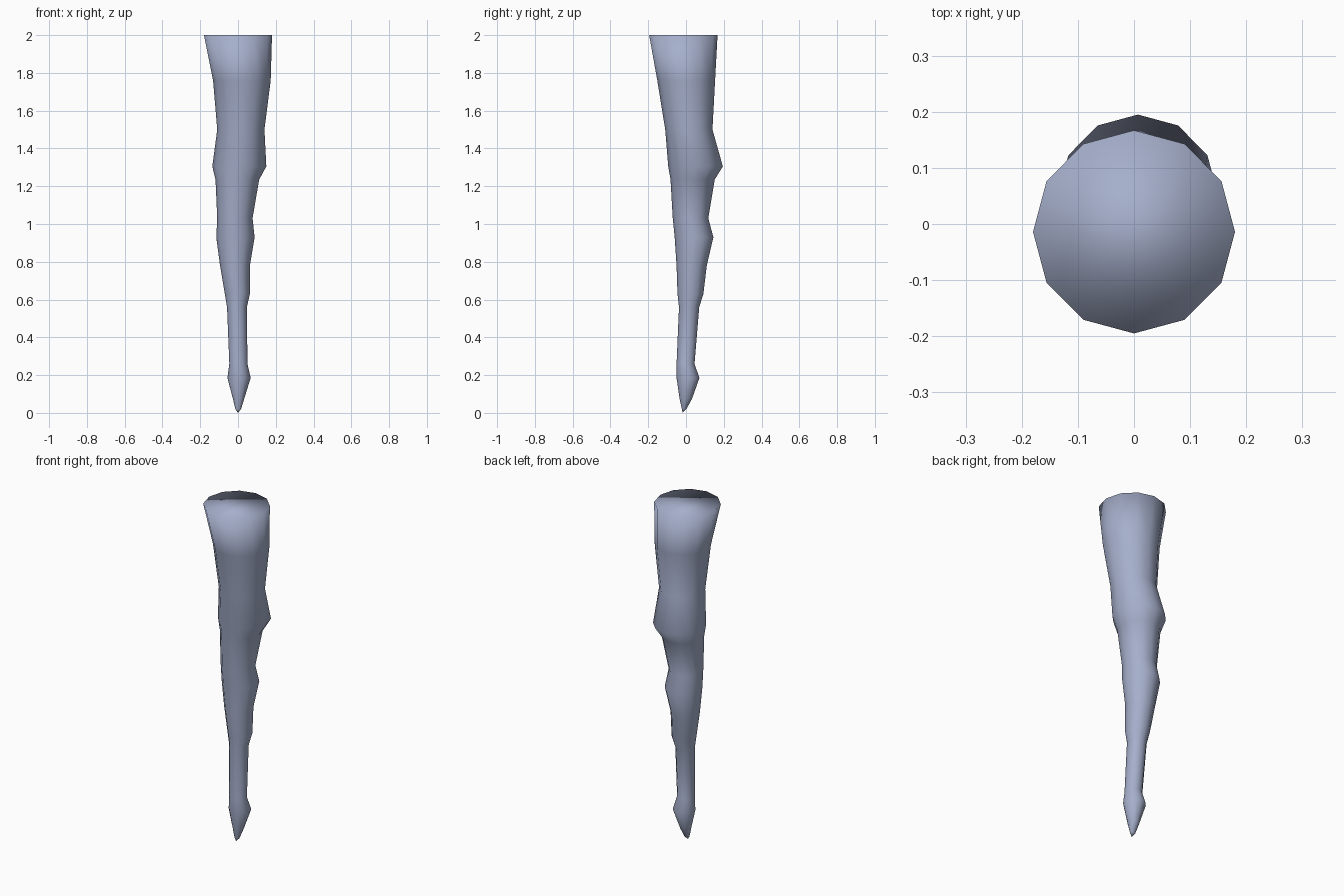
import bpy
import bmesh
from math import cos, sin, pi

cube = bpy.data.objects.get("Cube")
if cube:
    bpy.data.objects.remove(cube, do_unlink=True)

SIDES = 12

# Cross-sections from root to tip: height, x min, x max, y min, y max
RINGS = [
    (2.00, -.18, .18, -.195, .167),
    (1.76, -.132, .173, -.152, .154),
    (1.50, -.11, .14, -.11, .14),
    (1.305, -.136, .15, -.094, .195),
    (1.235, -.119, .112, -.082, .152),
    (1.03, -.11, .077, -.07, .118),
    (.93, -.115, .088, -.06, .145),
    (.78, -.095, .063, -.05, .11),
    (.63, -.07, .063, -.045, .092),
    (.56, -.058, .047, -.037, .07),
    (.26, -.046, .05, -.05, .045),
    (.185, -.056, .067, -.05, .071),
    (.075, -.027, .033, -.034, .032),
    (.02, -.014, .016, -.022, .002),
]

# Ice colour
ice = bpy.data.materials.new("pale_blue_ice")
ice.use_nodes = True
colour = (.38, .43, .60, 1)
ice.diffuse_color = colour
ice.node_tree.nodes["Principled BSDF"].inputs["Base Color"].default_value = colour

# Loft the rings into one tapering spike
bm = bmesh.new()
loops = []
for z, x0, x1, y0, y1 in RINGS:
    cx, cy, rx, ry = (x0 + x1) / 2, (y0 + y1) / 2, (x1 - x0) / 2, (y1 - y0) / 2
    angles = [2 * pi * i / SIDES for i in range(SIDES)]
    loops.append([bm.verts.new((cx + rx * cos(a), cy + ry * sin(a), z)) for a in angles])

for upper, lower in zip(loops, loops[1:]):
    for i in range(SIDES):
        j = (i + 1) % SIDES
        bm.faces.new((upper[i], lower[i], lower[j], upper[j]))

# Flat root cap and pointed tip
bm.faces.new(loops[0])
tip = bm.verts.new((0, -.018, 0))
for i in range(SIDES):
    bm.faces.new((loops[-1][i], tip, loops[-1][(i + 1) % SIDES]))

bmesh.ops.recalc_face_normals(bm, faces=bm.faces)
for face in bm.faces:
    face.smooth = True

mesh = bpy.data.meshes.new("icicle")
bm.to_mesh(mesh)
bm.free()
mesh.materials.append(ice)
icicle = bpy.data.objects.new("icicle", mesh)
bpy.context.collection.objects.link(icicle)
